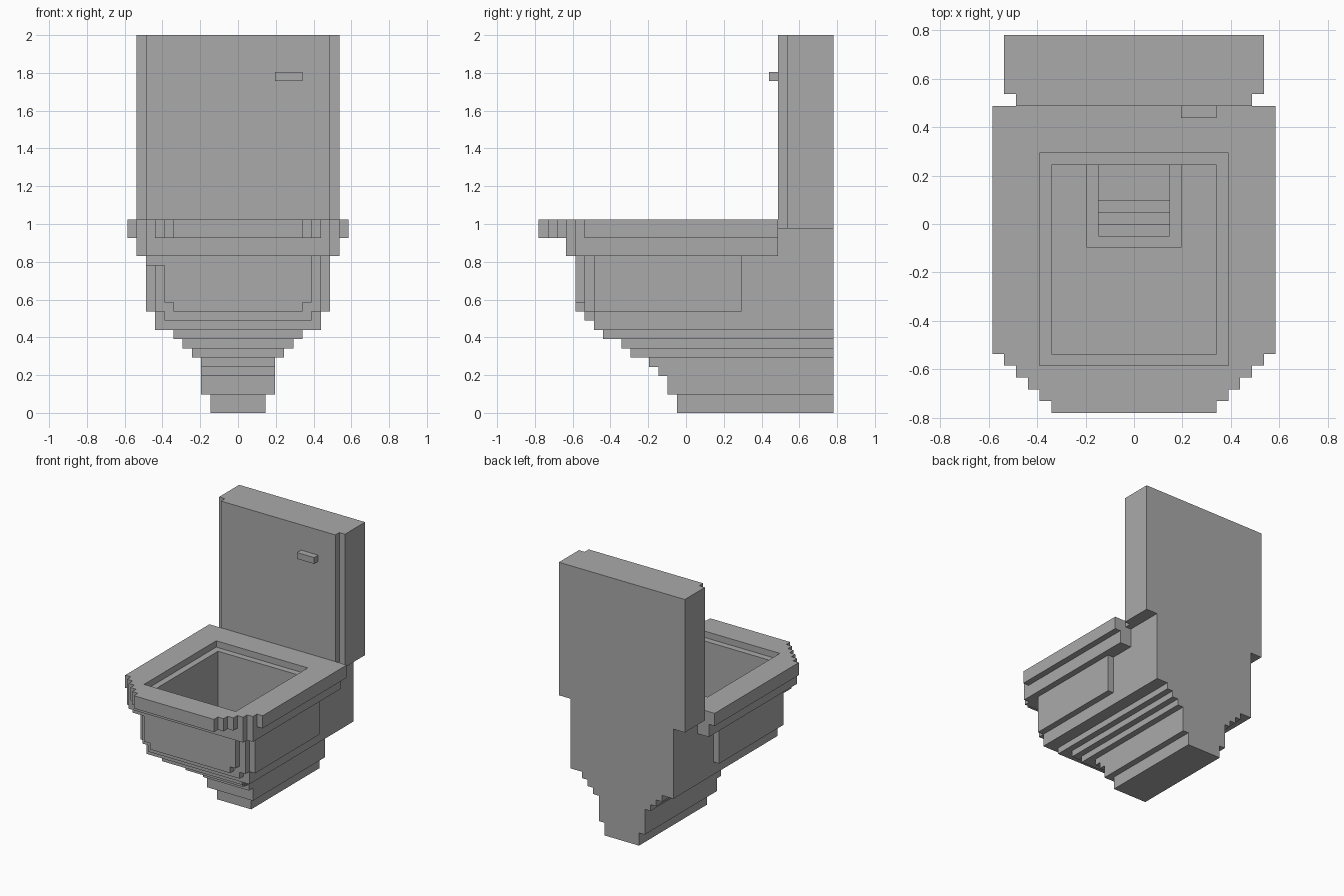
import bpy, bmesh, math
from itertools import product

old = bpy.data.objects.get("Cube")
if old:
    bpy.data.objects.remove(old, do_unlink=True)

U = 2 / 41  # edge of one building block

grey = bpy.data.materials.new("porcelain grey")
grey.use_nodes = True
COLOUR = (0.4, 0.4, 0.4, 1)
grey.diffuse_color = COLOUR
grey.node_tree.nodes["Principled BSDF"].inputs["Base Color"].default_value = COLOUR


def box(x0, x1, y0, y1, z0, z1):
    """Set of block cells filling a box."""
    return set(product(range(x0, x1), range(y0, y1), range(z0, z1)))


def mid(half, y0, y1, z0, z1):
    """Box symmetric about x = 0."""
    return box(-half, half, y0, y1, z0, z1)


def build(name, cells):
    """Skin the cells with their exposed faces and merge flat areas."""
    bm = bmesh.new()
    verts = {}

    def vert(p):
        if p not in verts:
            verts[p] = bm.verts.new([c * U for c in p])
        return verts[p]

    for cell in sorted(cells):
        for axis, side in product(range(3), (0, 1)):
            near = list(cell)
            near[axis] += 1 if side else -1
            if tuple(near) in cells:
                continue
            corners = []
            for b, c in ((0, 0), (1, 0), (1, 1), (0, 1)):
                p = list(cell)
                p[axis] += side
                p[(axis + 1) % 3] += b
                p[(axis + 2) % 3] += c
                corners.append(vert(tuple(p)))
            bm.faces.new(corners if side else corners[::-1])
    bmesh.ops.dissolve_limit(bm, angle_limit=math.radians(1),
                             verts=bm.verts[:], edges=bm.edges[:])
    mesh = bpy.data.meshes.new(name)
    bm.to_mesh(mesh)
    bm.free()
    mesh.materials.append(grey)
    obj = bpy.data.objects.new(name, mesh)
    bpy.context.collection.objects.link(obj)


BACK, TANK_FRONT = 16, 10

# Basin hollow: straight well, lower sump, then a stepped drain
hollow = mid(7, -11, 5, 11, 20) | mid(4, -2, 5, 9, 11)
for i in range(4):
    hollow |= mid(3, i - 1, 5, 8 - i, 9)

# Pedestal: stepped layers of (half width, front, bottom, top)
pedestal = set()
for half, front, z0, z1 in ((3, -1, 0, 2), (4, -2, 2, 4), (4, -3, 4, 5),
                            (4, -4, 5, 6), (5, -6, 6, 7), (6, -7, 7, 8),
                            (7, -9, 8, 9)):
    pedestal |= mid(half, front, BACK, z0, z1)
build("pedestal", pedestal - hollow)

# Bowl: core, side panels, layered front panels and rear support
bowl = mid(9, -10, BACK, 9, 17) | mid(9, TANK_FRONT, BACK, 17, 20)
bowl |= mid(10, -10, 6, 11, 17)
bowl |= mid(8, -11, -10, 10, 11) | mid(9, -11, -10, 11, 17)
bowl |= mid(7, -12, -11, 11, 12) | mid(8, -12, -11, 12, 17)
bowl |= box(-10, -8, -12, -10, 16, 17)
build("bowl", bowl - hollow)

# Rim under the seat
rim = mid(11, -12, TANK_FRONT, 17, 19) | mid(10, -13, -12, 17, 19)
build("rim", rim - hollow)

# Seat with stepped front corners and a recessed opening
seat = mid(12, -11, TANK_FRONT, 19, 21)
for i in range(5):
    seat |= mid(11 - i, -12 - i, -11 - i, 19, 21)
build("seat", seat - hollow - mid(8, -12, 6, 20, 21))

# Tank with a slightly narrower front plate, and its lever
build("tank", mid(11, 11, BACK, 20, 41) | mid(10, TANK_FRONT, 11, 20, 41))
build("flush_lever", box(4, 7, 9, TANK_FRONT, 36, 37))
